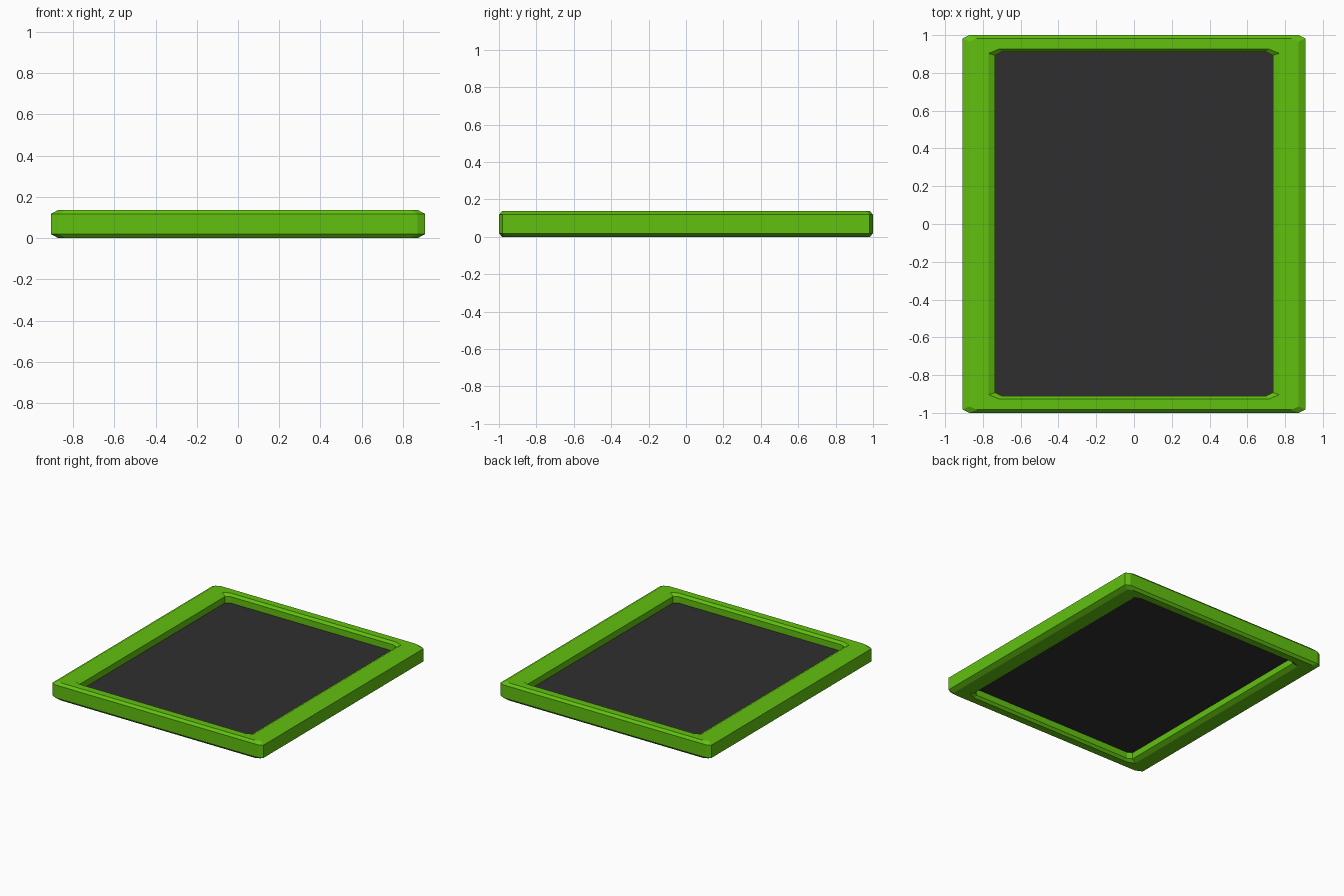
import bpy, bmesh

if "Cube" in bpy.data.objects:
    bpy.data.objects.remove(bpy.data.objects["Cube"])


def material(name, rgb):
    m = bpy.data.materials.new(name)
    m.diffuse_color = (*rgb, 1)
    m.use_nodes = True
    m.node_tree.nodes["Principled BSDF"].inputs["Base Color"].default_value = m.diffuse_color
    return m


def octagon(bm, x, y, cx, cy, z):
    """Rectangle with clipped corners, counter-clockwise."""
    pts = [(x, -y + cy), (x, y - cy), (x - cx, y), (-x + cx, y),
           (-x, y - cy), (-x, -y + cy), (-x + cx, -y), (x - cx, -y)]
    return [bm.verts.new((px, py, z)) for px, py in pts]


def finish(bm, name, mat):
    bmesh.ops.recalc_face_normals(bm, faces=bm.faces[:])
    me = bpy.data.meshes.new(name)
    bm.to_mesh(me)
    bm.free()
    me.materials.append(mat)
    ob = bpy.data.objects.new(name, me)
    bpy.context.collection.objects.link(ob)
    return ob


H, B = 0.137, 0.019
green = material("green", (0.12, 0.53, 0.005))
dark = material("dark", (0.028, 0.028, 0.028))

# Bevelled frame: cross-section rings swept around the opening
outer_wall = (0.907, 1.0, 0.036, 0.018)
outer_rim = (0.871, 0.983, 0.038, 0.017)
inner_rim = (0.77, 0.927, 0.058, 0.024)
inner_wall = (0.735, 0.911, 0.036, 0.018)
section = [(outer_wall, B), (outer_wall, H - B), (outer_rim, H), (inner_rim, H),
           (inner_wall, H - B), (inner_wall, B), (inner_rim, 0), (outer_rim, 0)]
bm = bmesh.new()
rings = [octagon(bm, *shape, z) for shape, z in section]
for a, b in zip(rings, rings[1:] + rings[:1]):
    for i in range(8):
        j = (i + 1) % 8
        bm.faces.new((a[i], a[j], b[j], b[i]))
finish(bm, "frame", green)

# Thin dark panel set halfway down the opening
bm = bmesh.new()
bm.faces.new(octagon(bm, *inner_wall, H / 2))
finish(bm, "panel", dark)
